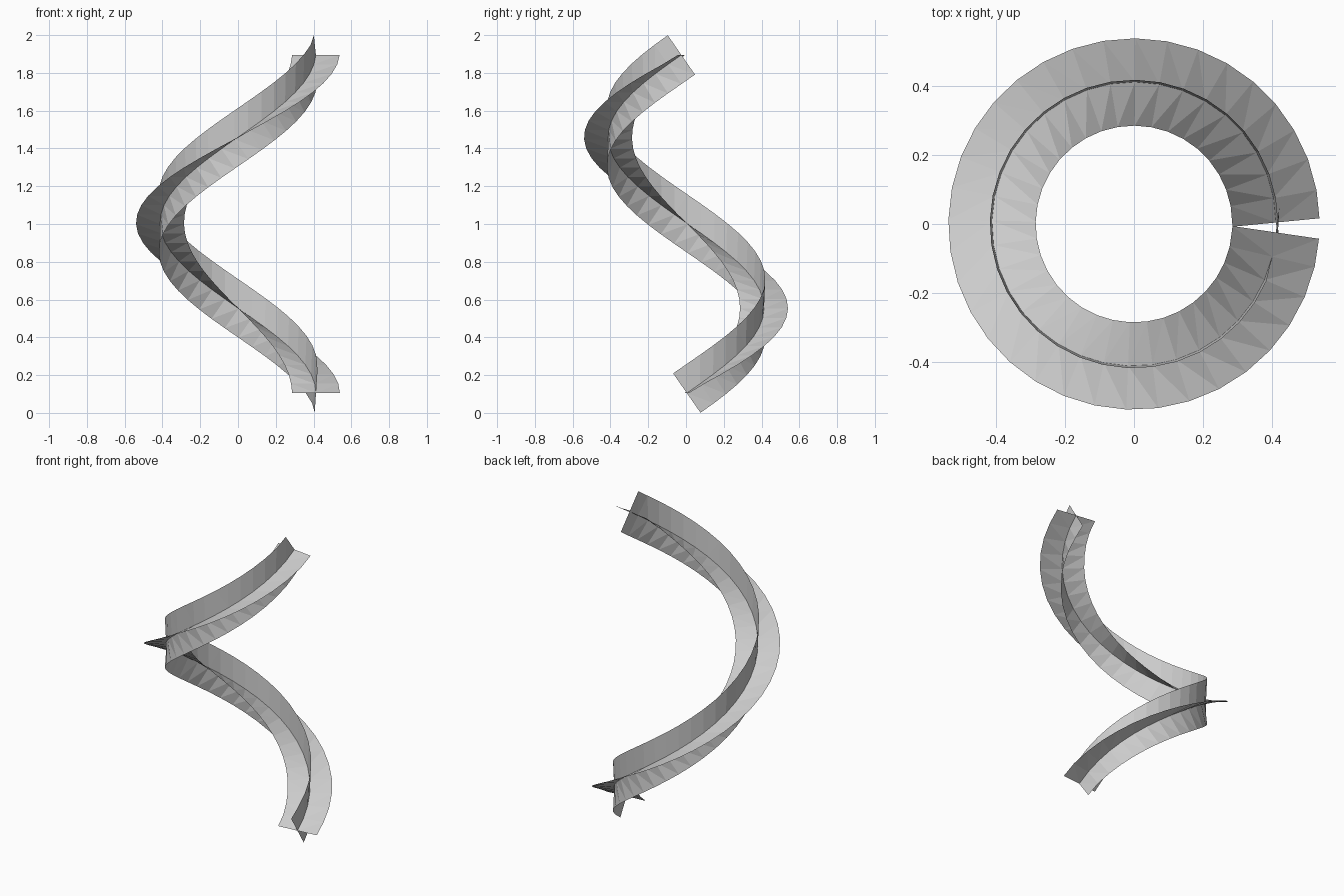
import bpy, bmesh
from math import pi, radians, cos, sin
from mathutils import Vector

# Remove the default cube
cube = bpy.data.objects.get("Cube")
if cube:
    bpy.data.objects.remove(cube, do_unlink=True)

# Single grey material
grey = bpy.data.materials.new("light grey")
grey.use_nodes = True
colour = (0.6, 0.6, 0.6, 1)
grey.diffuse_color = colour
grey.node_tree.nodes["Principled BSDF"].inputs["Base Color"].default_value = colour

# Helix dimensions
RADIUS, FIN, SEGMENTS = 0.413, 0.127, 36
START, END = radians(0.6), radians(356.6)
Z_LOW, Z_HIGH = 0.105, 1.895


def centre_point(i):
    t = i / SEGMENTS
    a = START + (END - START) * t
    return Vector((RADIUS * cos(a), RADIUS * sin(a), Z_LOW + (Z_HIGH - Z_LOW) * t))


path = [centre_point(i) for i in range(SEGMENTS + 1)]


def cross_section(i):
    """Centre point and the four fin tips, square to the path."""
    before, after = path[max(i - 1, 0)], path[min(i + 1, SEGMENTS)]
    tangent = (after - before).normalized()
    outward = tangent.cross(Vector((0, 0, 1))).normalized()
    upward = outward.cross(tangent)
    tips = [path[i] + d * FIN for d in (outward, upward, -outward, -upward)]
    return [path[i]] + tips


# Sweep the cross-shaped section along the helix
bm = bmesh.new()
rings = [[bm.verts.new(p) for p in cross_section(i)] for i in range(SEGMENTS + 1)]
for a, b in zip(rings, rings[1:]):
    for k in range(1, 5):
        bm.faces.new((a[0], b[0], b[k]))
        bm.faces.new((a[0], b[k], a[k]))

mesh = bpy.data.meshes.new("spiral_cross_ribbon")
bm.to_mesh(mesh)
bm.free()
mesh.materials.append(grey)
ribbon = bpy.data.objects.new("spiral_cross_ribbon", mesh)
bpy.context.scene.collection.objects.link(ribbon)
